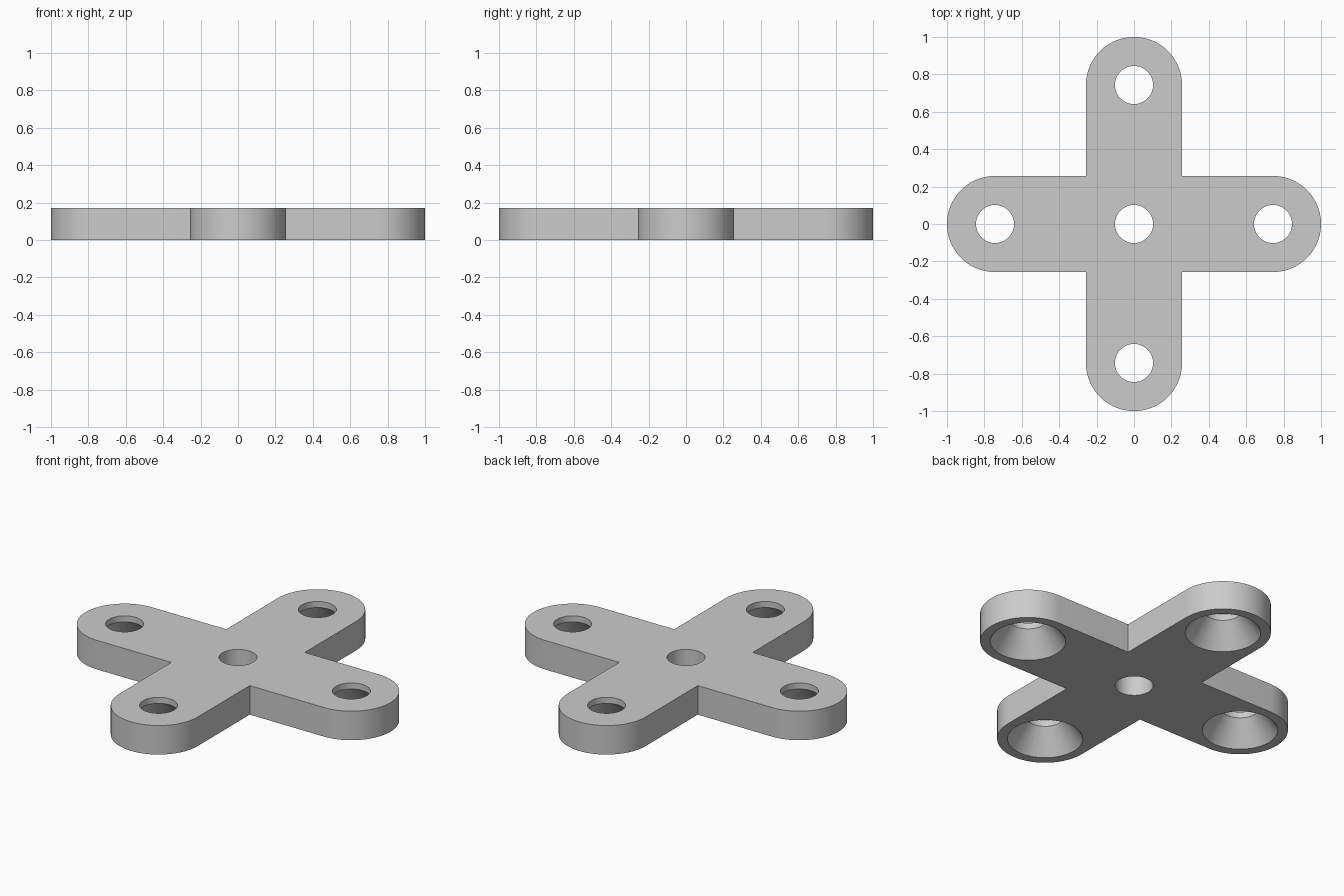
import bpy, bmesh
from math import sin, cos, pi
from mathutils import Matrix, Vector

THICK = 0.172      # plate thickness
R_END = 0.257      # arm half width and end radius
REACH = 1 - R_END  # distance of the outer holes from the centre
R_HOLE = 0.102
R_SINK = 0.203     # countersink radius on the underside
LIP_Z = 0.136      # height where the countersink meets the straight hole
ARC_STEPS = 32

cube = bpy.data.objects.get("Cube")
if cube:
    bpy.data.objects.remove(cube, do_unlink=True)

grey = bpy.data.materials.new("light_grey")
grey.use_nodes = True
grey.diffuse_color = (0.6, 0.6, 0.6, 1)
grey.node_tree.nodes["Principled BSDF"].inputs["Base Color"].default_value = (0.6, 0.6, 0.6, 1)


def make_object(name, bm):
    bmesh.ops.recalc_face_normals(bm, faces=bm.faces)
    mesh = bpy.data.meshes.new(name)
    bm.to_mesh(mesh)
    bm.free()
    mesh.materials.append(grey)
    obj = bpy.data.objects.new(name, mesh)
    bpy.context.collection.objects.link(obj)
    return obj


def add_frustum(bm, x, y, r_low, r_high, z_low, z_high):
    bmesh.ops.create_cone(
        bm, cap_ends=True, segments=48, radius1=r_low, radius2=r_high,
        depth=z_high - z_low,
        matrix=Matrix.Translation((x, y, (z_low + z_high) / 2)))


# Cross plate: one rounded arm outline plus inner corner, turned four times
bm = bmesh.new()
outline = []
for quarter in range(4):
    turn = Matrix.Rotation(quarter * pi / 2, 3, "Z")
    for i in range(ARC_STEPS + 1):
        a = pi * i / ARC_STEPS - pi / 2
        outline.append(turn @ Vector((REACH + R_END * cos(a), R_END * sin(a), 0)))
    outline.append(turn @ Vector((R_END, R_END, 0)))
base = bm.faces.new([bm.verts.new(p) for p in outline])
top = bmesh.ops.extrude_face_region(bm, geom=[base], use_keep_orig=True)["geom"]
bmesh.ops.translate(bm, vec=(0, 0, THICK),
                    verts=[g for g in top if isinstance(g, bmesh.types.BMVert)])
plate = make_object("cross_plate", bm)

# Straight through holes, then conical countersinks from below
arm_spots = [(REACH, 0), (0, REACH), (-REACH, 0), (0, -REACH)]
holes = bmesh.new()
for x, y in arm_spots + [(0, 0)]:
    add_frustum(holes, x, y, R_HOLE, R_HOLE, -0.1, THICK + 0.1)
sinks = bmesh.new()
slope = (R_SINK - R_HOLE) / LIP_Z
for x, y in arm_spots:
    add_frustum(sinks, x, y, R_SINK + slope * 0.05, R_HOLE, -0.05, LIP_Z)

bpy.context.view_layer.objects.active = plate
for name, cutter_bm in (("countersink_cutter", sinks), ("hole_cutter", holes)):
    cutter = make_object(name, cutter_bm)
    cutter.hide_render = True
    mod = plate.modifiers.new(name, "BOOLEAN")
    mod.operation = "DIFFERENCE"
    mod.solver = "EXACT"
    mod.object = cutter
    bpy.ops.object.modifier_apply(modifier=mod.name)
    bpy.data.objects.remove(cutter, do_unlink=True)

# Smooth round walls with crisp rims
bpy.ops.object.select_all(action="DESELECT")
plate.select_set(True)
bpy.ops.object.shade_smooth_by_angle(angle=pi / 6)
